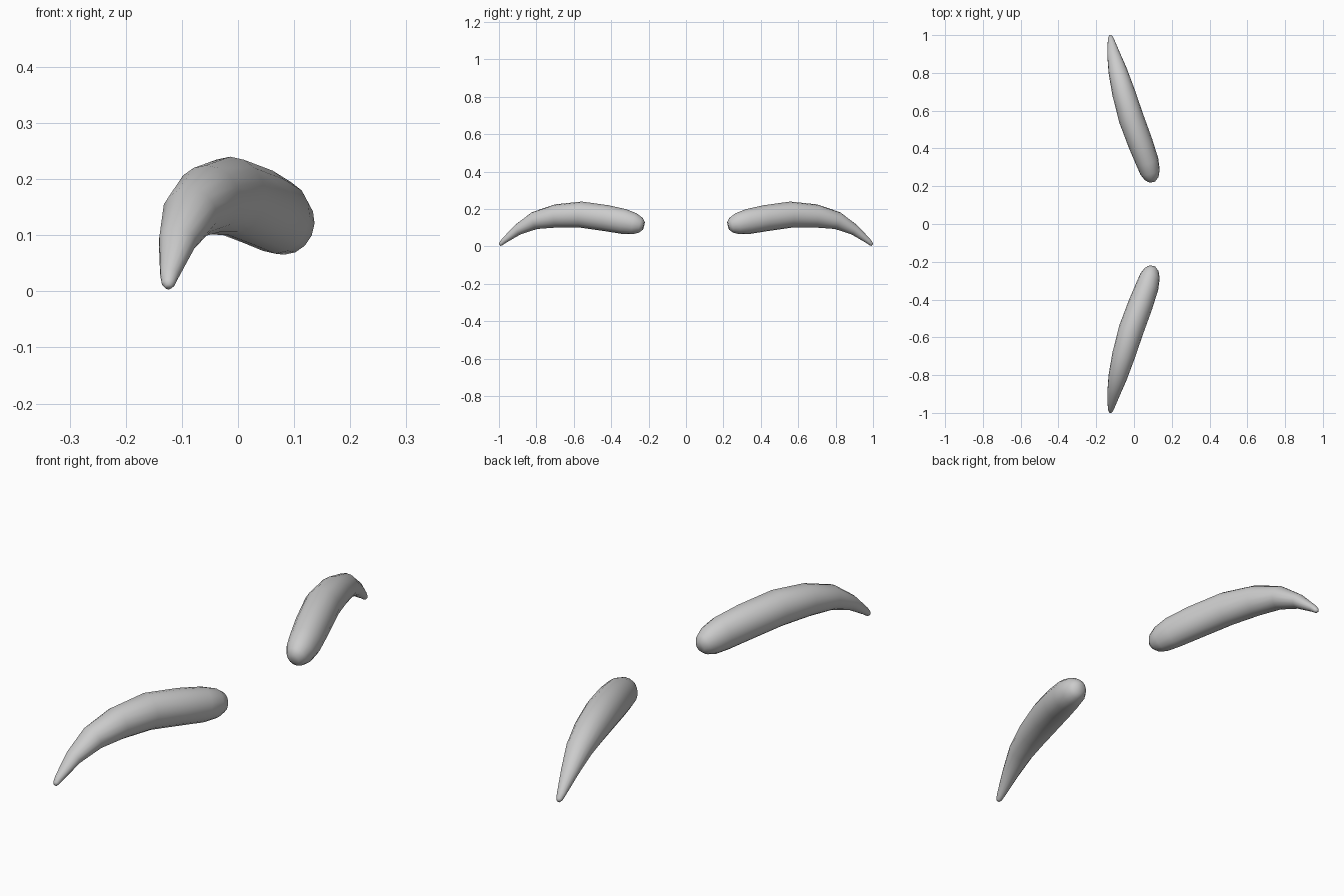
import bpy, bmesh, math
from mathutils import Vector

if "Cube" in bpy.data.objects:
    bpy.data.objects.remove(bpy.data.objects["Cube"])

SIDES = 16
# Cross-sections along the brow: centre x, y, z, half width, half height
RINGS = [
    (0.094, 0.226, 0.110, 0.020, 0.022),
    (0.092, 0.242, 0.114, 0.038, 0.041),
    (0.085, 0.275, 0.121, 0.053, 0.057),
    (0.070, 0.330, 0.133, 0.061, 0.067),
    (0.035, 0.425, 0.151, 0.066, 0.070),
    (-0.015, 0.560, 0.170, 0.067, 0.070),
    (-0.055, 0.695, 0.163, 0.061, 0.062),
    (-0.086, 0.810, 0.138, 0.050, 0.047),
    (-0.108, 0.900, 0.089, 0.034, 0.029),
    (-0.122, 0.975, 0.029, 0.017, 0.015),
    (-0.124, 0.990, 0.014, 0.012, 0.011),
    (-0.124, 0.997, 0.008, 0.006, 0.006),
]

# Loft rounded rings along the arched path
bm = bmesh.new()
centres = [Vector(r[:3]) for r in RINGS]
loops = []
for i, (x, y, z, w, h) in enumerate(RINGS):
    tangent = (centres[min(i + 1, len(RINGS) - 1)] - centres[max(i - 1, 0)]).normalized()
    side = tangent.cross(Vector((0, 0, 1))).normalized()
    up = side.cross(tangent)
    angles = [2 * math.pi * k / SIDES for k in range(SIDES)]
    loops.append([bm.verts.new(centres[i] + side * w * math.cos(a) + up * h * math.sin(a))
                  for a in angles])
for a, b in zip(loops, loops[1:]):
    for k in range(SIDES):
        n = (k + 1) % SIDES
        bm.faces.new((a[k], a[n], b[n], b[k]))
bm.faces.new(loops[0])
bm.faces.new(loops[-1])
bmesh.ops.recalc_face_normals(bm, faces=bm.faces)

# Pair of eyebrows, mirrored across y = 0
mesh = bpy.data.meshes.new("eyebrows")
bm.to_mesh(mesh)
bm.free()
mesh.shade_smooth()
brows = bpy.data.objects.new("eyebrows", mesh)
bpy.context.collection.objects.link(brows)
mirror = brows.modifiers.new("mirror", 'MIRROR')
mirror.use_axis = (False, True, False)
